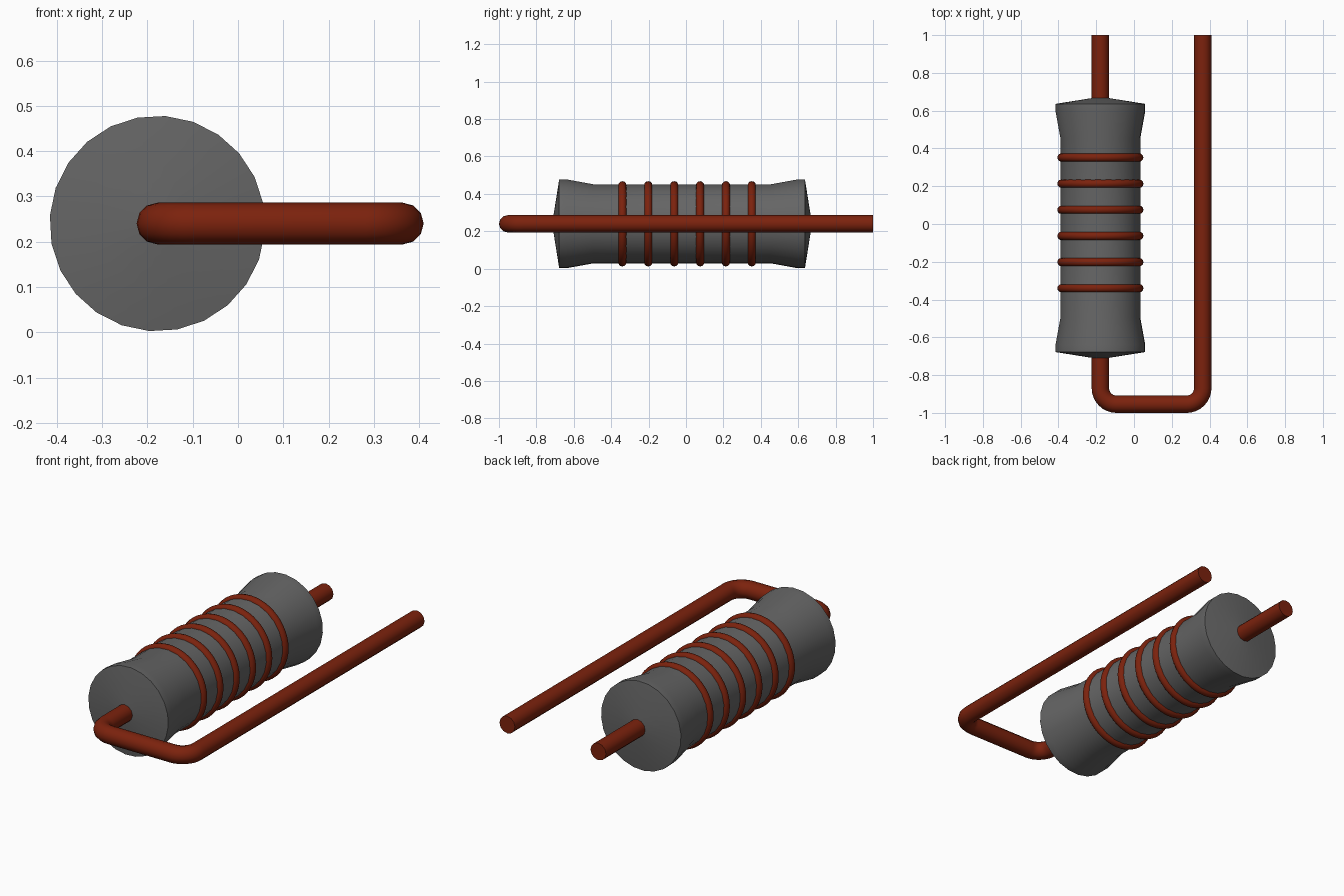
import bpy, bmesh, math
from mathutils import Vector

cube = bpy.data.objects.get("Cube")
if cube:
    bpy.data.objects.remove(cube, do_unlink=True)

AXIS_X, AXIS_Z = -0.178, 0.24
SIDES = 24
START = math.radians(10.7)


def make_material(name, rgb):
    mat = bpy.data.materials.new(name)
    mat.use_nodes = True
    mat.diffuse_color = (*rgb, 1)
    mat.node_tree.nodes["Principled BSDF"].inputs["Base Color"].default_value = (*rgb, 1)
    return mat


grey = make_material("dark grey", (0.13, 0.13, 0.13))
copper = make_material("copper red", (0.2, 0.016, 0.004))


def smooth(obj, angle):
    bpy.ops.object.select_all(action='DESELECT')
    obj.select_set(True)
    bpy.context.view_layer.objects.active = obj
    bpy.ops.object.shade_smooth_by_angle(angle=math.radians(angle))


def lathe(name, profile, mat):
    """Spin a (radius, y) profile about the body axis."""
    bm = bmesh.new()
    rings = []
    for r, y in profile:
        angles = [START + math.tau * i / SIDES for i in range(SIDES)]
        rings.append([bm.verts.new((r * math.cos(a), y, r * math.sin(a))) for a in angles])
    for low, high in zip(rings, rings[1:]):
        for i in range(SIDES):
            j = (i + 1) % SIDES
            bm.faces.new((low[i], low[j], high[j], high[i]))
    bm.faces.new(rings[0])
    bm.faces.new(rings[-1])
    bmesh.ops.recalc_face_normals(bm, faces=bm.faces)
    mesh = bpy.data.meshes.new(name)
    bm.to_mesh(mesh)
    bm.free()
    obj = bpy.data.objects.new(name, mesh)
    obj.location = (AXIS_X, 0, AXIS_Z)
    mesh.materials.append(mat)
    bpy.context.collection.objects.link(obj)
    smooth(obj, 35)


# Flared body with shallow cone ends, mirrored about its middle
half = [(0.03, 0.69), (0.238, 0.657), (0.238, 0.618), (0.212, 0.475)]
mid = -0.021
body = [(r, mid - y) for r, y in half] + [(r, mid + y) for r, y in reversed(half)]
lathe("body", body, grey)

# Bands around the waist
for i in range(6):
    bpy.ops.mesh.primitive_torus_add(
        major_segments=SIDES * 2, minor_segments=12, major_radius=0.206, minor_radius=0.022,
        location=(AXIS_X, -0.34 + i * 0.1384, AXIS_Z), rotation=(math.pi / 2, 0, 0))
    band = bpy.context.object
    band.name = f"band_{i + 1}"
    band.data.materials.append(copper)
    smooth(band, 60)


# Wires
def wire(name, points):
    curve = bpy.data.curves.new(name, 'CURVE')
    curve.dimensions = '3D'
    curve.bevel_depth = 0.046
    curve.bevel_resolution = 4
    curve.use_fill_caps = True
    spline = curve.splines.new('POLY')
    spline.points.add(len(points) - 1)
    for p, (x, y) in zip(spline.points, points):
        p.co = (x, y, AXIS_Z, 1)
    curve.materials.append(copper)
    obj = bpy.data.objects.new(name, curve)
    bpy.context.collection.objects.link(obj)
    bpy.ops.object.select_all(action='DESELECT')
    obj.select_set(True)
    bpy.context.view_layer.objects.active = obj
    bpy.ops.object.convert(target='MESH')
    smooth(bpy.context.object, 50)


def bend(cx, cy, radius, start, steps=8):
    """Quarter turn, counter-clockwise from a start angle in degrees."""
    angles = [math.radians(start + 90 * i / steps) for i in range(steps + 1)]
    return [(cx + radius * math.cos(a), cy + radius * math.sin(a)) for a in angles]


FAR_X, FRONT_Y, R = 0.364, -0.954, 0.085
path = [(AXIS_X, -0.6)]
path += bend(AXIS_X + R, FRONT_Y + R, R, 180)
path += bend(FAR_X - R, FRONT_Y + R, R, 270)
path += [(FAR_X, 1.0)]
wire("bent_lead", path)
wire("straight_lead", [(AXIS_X, 0.55), (AXIS_X, 1.0)])
